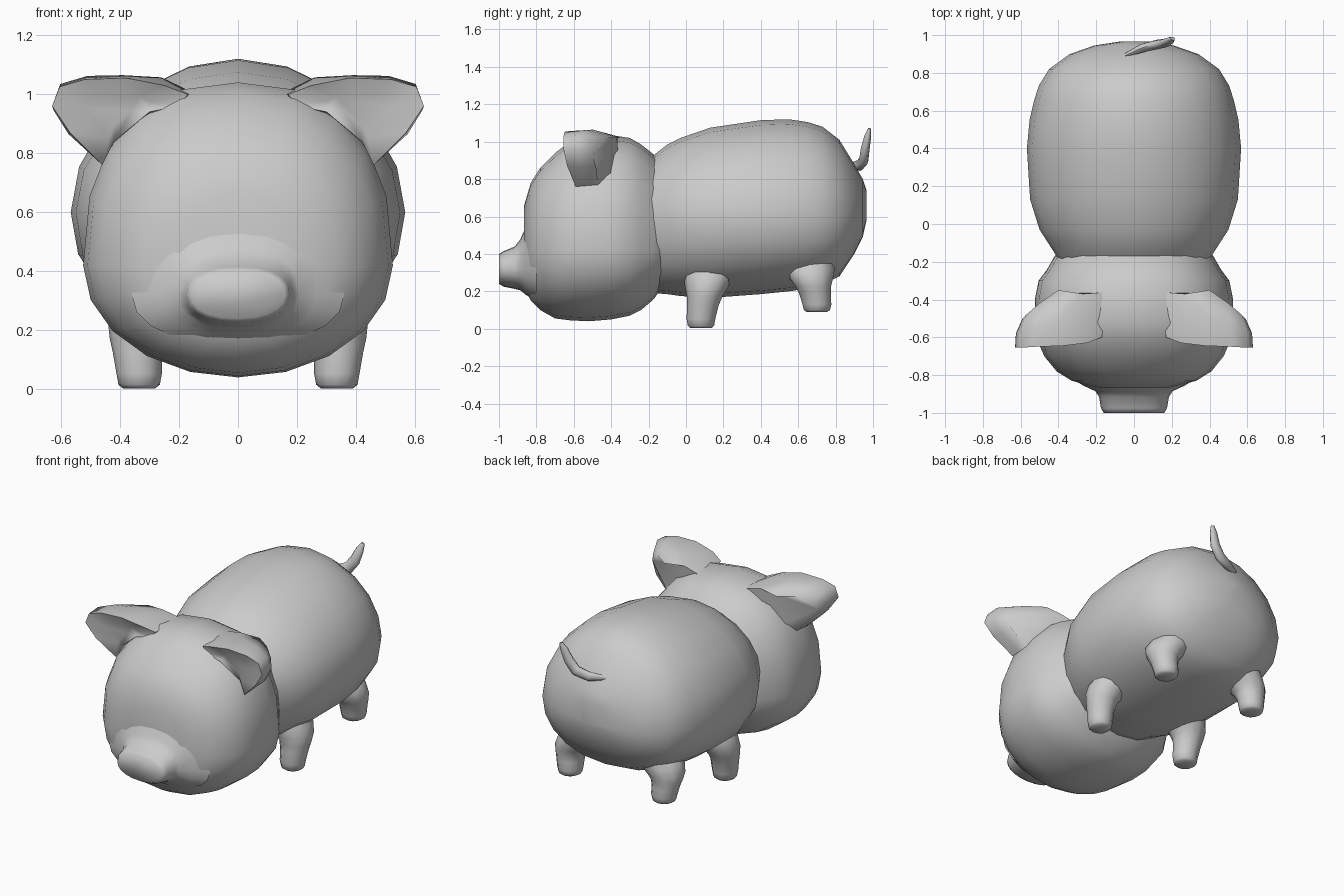
import bpy, bmesh, math
from mathutils import Vector

if "Cube" in bpy.data.objects:
    bpy.data.objects.remove(bpy.data.objects["Cube"])

grey = bpy.data.materials.new("plain grey")
grey.diffuse_color = (0.6, 0.6, 0.6, 1)
grey.use_nodes = True
grey.node_tree.nodes["Principled BSDF"].inputs["Base Color"].default_value = grey.diffuse_color


def finish(name, bm, angle=60):
    bmesh.ops.recalc_face_normals(bm, faces=bm.faces)
    me = bpy.data.meshes.new(name)
    bm.to_mesh(me)
    bm.free()
    me.materials.append(grey)
    ob = bpy.data.objects.new(name, me)
    bpy.context.collection.objects.link(ob)
    bpy.ops.object.select_all(action='DESELECT')
    ob.select_set(True)
    bpy.context.view_layer.objects.active = ob
    bpy.ops.object.shade_smooth_by_angle(angle=math.radians(angle))
    return ob


def loft(name, loops, angle=60):
    """Skin a list of equal-length point loops and cap both ends."""
    bm = bmesh.new()
    rings = [[bm.verts.new(p) for p in loop] for loop in loops]
    n = len(rings[0])
    for a, b in zip(rings, rings[1:]):
        for i in range(n):
            j = (i + 1) % n
            bm.faces.new((a[i], a[j], b[j], b[i]))
    bm.faces.new(rings[0])
    bm.faces.new(rings[-1])
    return finish(name, bm, angle)


def section(y, w, bottom, top, wide, upper, lower, n=20):
    """Upright rounded cross-section, widest at height `wide`."""
    pts = []
    for i in range(n):
        a = 2 * math.pi * i / n
        s, c = math.sin(a), math.cos(a)
        p = upper if c > 0 else lower
        x = w * math.copysign(abs(s) ** (2 / p), s)
        z = math.copysign(abs(c) ** (2 / p), c)
        pts.append((x, y, wide + z * ((top - wide) if c > 0 else (wide - bottom))))
    return pts


# Body: y, half width, bottom, top
body = [(-.25, .36, .25, .85), (-.17, .41, .19, .93), (-.1, .455, .185, .985),
        (-.03, .50, .175, 1.02), (.13, .55, .165, 1.075), (.4, .567, .185, 1.115),
        (.55, .553, .2, 1.12), (.65, .53, .215, 1.105), (.73, .505, .235, 1.08),
        (.82, .45, .28, 1.01), (.90, .34, .40, .88), (.945, .21, .49, .80),
        (.965, .08, .58, .74)]
loft("body", [section(*r, .60, 1.95, 2.2) for r in body])

# Head
head = [(-.08, .32, .3, .8), (-.17, .42, .16, .93), (-.24, .46, .1, .985),
        (-.30, .505, .07, 1.02), (-.40, .525, .05, 1.035), (-.52, .525, .04, 1.04),
        (-.62, .51, .045, 1.0), (-.70, .475, .055, .94), (-.78, .41, .1, .86),
        (-.83, .33, .15, .78), (-.865, .20, .22, .66)]
loft("head", [section(*r, .42, 2.4, 2.0) for r in head])

# Snout, flaring softly into the face
snout = [(-.80, .36, .15, .66), (-.855, .27, .18, .55), (-.885, .205, .205, .48),
         (-.915, .185, .213, .44), (-.975, .175, .225, .415), (-1.0, .16, .24, .40)]
loft("snout", [section(*r, .32, 2.4, 2.2) for r in snout], 60)

# Ears: front rim, back rim, and a shallow hollow on the front
front = [(.17, -.60, 1.0), (.25, -.63, 1.03), (.38, -.645, 1.055), (.52, -.65, 1.05),
         (.605, -.655, 1.025), (.63, -.655, .96), (.57, -.635, .87), (.46, -.59, .76),
         (.42, -.58, .84), (.30, -.61, .94), (.20, -.60, .96)]
back = [(.14, -.36, 1.0), (.27, -.37, 1.03), (.40, -.35, 1.02), (.50, -.42, 1.02),
        (.57, -.48, .99), (.59, -.50, .93), (.55, -.48, .86), (.46, -.47, .77),
        (.42, -.40, .83), (.30, -.36, .90), (.18, -.36, .92)]
middle = [((f[0] + b[0]) / 2 + (.015 if 4 <= i <= 6 else 0), (f[1] + b[1]) / 2,
           (f[2] + b[2]) / 2 + (.027 if 1 <= i <= 4 else 0))
          for i, (f, b) in enumerate(zip(front, back))]
hollow = [Vector(p).lerp(Vector((.42, -.60, .95)), .5) for p in front]
for side, label in ((1, "right"), (-1, "left")):
    loops = [[(side * p[0], p[1], p[2]) for p in loop] for loop in (back, middle, front, hollow)]
    loft(label + "_ear", loops, 80)

# Legs: height above foot, radius, centre x, backward lean; flaring into the belly
leg = [(0, .055, .335, 0), (.012, .07, .335, 0), (.05, .077, .335, 0), (.12, .084, .34, .01),
       (.17, .095, .34, .02), (.22, .115, .325, .03), (.28, .135, .29, .04), (.36, .14, .24, .04)]
for label, y, foot, lean in (("front", .08, .003, 1), ("rear", .70, .09, -1)):
    for side, name in ((1, "right"), (-1, "left")):
        loops = []
        for h, r, x, dy in leg:
            # the rear legs are shorter, so their flare starts lower
            z = foot + h * (1 if lean > 0 else .8)
            loops.append([(side * (x + r * math.cos(a)), y + lean * dy + r * math.sin(a), z)
                          for a in (2 * math.pi * k / 12 for k in range(12))])
        loft(f"{label}_{name}_leg", loops)

# Tail: tapered tube bending up to one side
path = [(-.05, .89, .875, .015), (.04, .93, .875, .032), (.12, .95, .90, .036),
        (.165, .958, .96, .034), (.19, .972, 1.03, .026), (.205, .982, 1.07, .012)]
loops = []
for i, (x, y, z, r) in enumerate(path):
    a, b = Vector(path[max(i - 1, 0)][:3]), Vector(path[min(i + 1, len(path) - 1)][:3])
    d = (b - a).normalized()
    u = d.cross(Vector((0, 1, 0))).normalized()
    v = d.cross(u)
    loops.append([Vector((x, y, z)) + r * (u * math.cos(t) + v * .7 * math.sin(t))
                  for t in (math.pi * k / 4 for k in range(8))])
loft("tail", loops)
